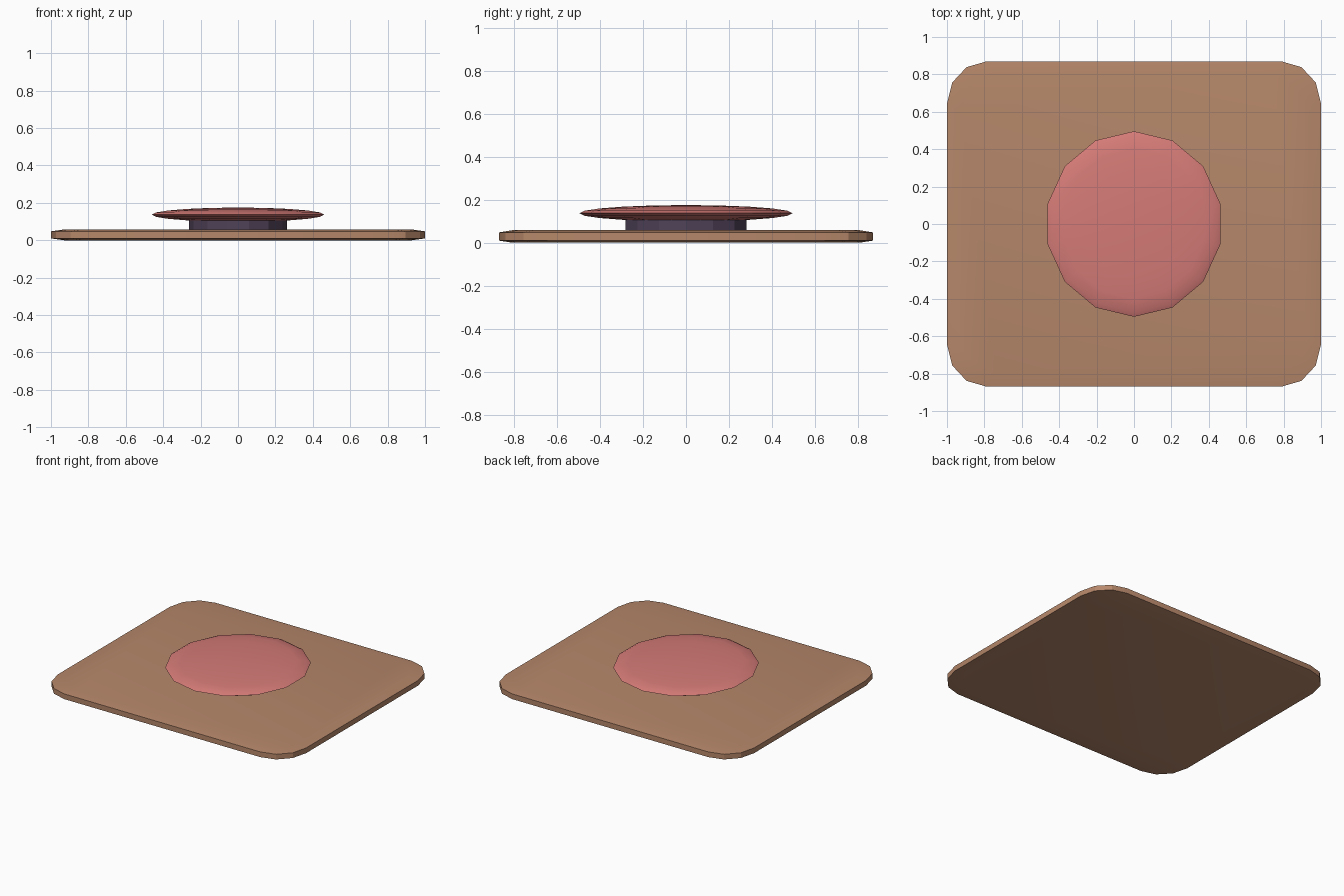
import bpy, bmesh, math

if "Cube" in bpy.data.objects:
    bpy.data.objects.remove(bpy.data.objects["Cube"])


def material(name, srgb):
    m = bpy.data.materials.new(name)
    lin = [((c / 255 + 0.055) / 1.055) ** 2.4 for c in srgb]
    m.diffuse_color = (*lin, 1)
    m.use_nodes = True
    m.node_tree.nodes["Principled BSDF"].inputs["Base Color"].default_value = m.diffuse_color
    return m


def loft(name, rings, mat, angle):
    """Skin a stack of matching closed rings and cap both ends."""
    bm = bmesh.new()
    loops = [[bm.verts.new(p) for p in ring] for ring in rings]
    n = len(loops[0])
    for a, b in zip(loops, loops[1:]):
        for i in range(n):
            j = (i + 1) % n
            bm.faces.new((a[i], a[j], b[j], b[i]))
    bm.faces.new(loops[0][::-1])
    bm.faces.new(loops[-1])
    bmesh.ops.recalc_face_normals(bm, faces=bm.faces)
    me = bpy.data.meshes.new(name)
    bm.to_mesh(me)
    bm.free()
    finish(me, name, mat, angle)


def finish(me, name, mat, angle):
    me.materials.append(mat)
    ob = bpy.data.objects.new(name, me)
    bpy.context.collection.objects.link(ob)
    bpy.ops.object.select_all(action='DESELECT')
    ob.select_set(True)
    bpy.context.view_layer.objects.active = ob
    bpy.ops.object.shade_smooth_by_angle(angle=math.radians(angle))


def rounded_rect(hx, hy, rx, ry, z, k, steps=3):
    pts = []
    for q, (sx, sy) in enumerate([(1, 1), (-1, 1), (-1, -1), (1, -1)]):
        for s in range(steps + 1):
            a = math.pi / 2 * (q + s / steps)
            pts.append((k * (sx * (hx - rx) + rx * math.cos(a)),
                        k * (sy * (hy - ry) + ry * math.sin(a)), z))
    return pts


def ellipse(rx, ry, z, n=14):
    return [(rx * math.cos(math.tau * i / n), ry * math.sin(math.tau * i / n), z)
            for i in range(n)]


tan = material("tan", (182, 135, 106))
rose = material("rose", (213, 123, 119))
plum = material("dark_plum", (80, 66, 88))

# Base plate: rounded rectangle with soft top and bottom borders
loft("base_plate",
     [rounded_rect(1, 0.869, 0.21, 0.225, z, k)
      for z, k in ((0, 0.93), (0.01, 1), (0.048, 1), (0.058, 0.93))],
     tan, 25)

# Neck between plate and cap
loft("neck", [ellipse(0.263, 0.288, z) for z in (0.05, 0.115)], plum, 20)

# Cap: flattened ball
bm = bmesh.new()
bmesh.ops.create_uvsphere(bm, u_segments=14, v_segments=10, radius=1)
for v in bm.verts:
    v.co = (v.co.x * 0.473, v.co.y * 0.496, v.co.z * 0.038 + 0.137)
cap = bpy.data.meshes.new("button_cap")
bm.to_mesh(cap)
bm.free()
finish(cap, "button_cap", rose, 30)
